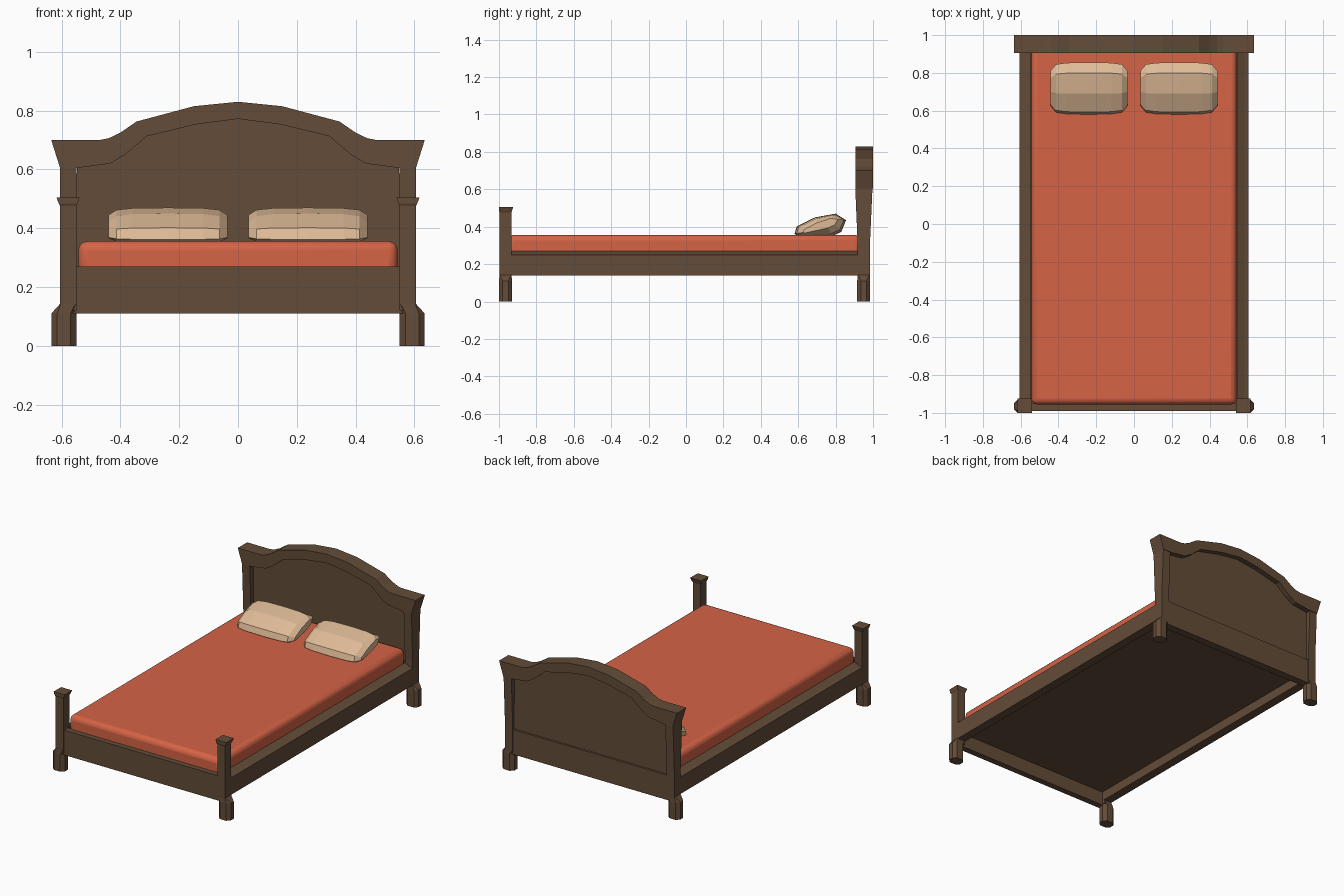
import bpy, bmesh

if "Cube" in bpy.data.objects:
    bpy.data.objects.remove(bpy.data.objects["Cube"])


def material(name, rgb):
    m = bpy.data.materials.new(name)
    m.diffuse_color = (*rgb, 1)
    m.use_nodes = True
    m.node_tree.nodes["Principled BSDF"].inputs["Base Color"].default_value = m.diffuse_color
    return m


WOOD = material("dark_wood", (0.125, 0.072, 0.040))
RED = material("red_bedding", (0.66, 0.125, 0.06))
CREAM = material("cream_fabric", (0.74, 0.50, 0.31))


def make(name, verts, faces, mat):
    bm = bmesh.new()
    vs = [bm.verts.new(v) for v in verts]
    for f in faces:
        bm.faces.new([vs[i] for i in f])
    bmesh.ops.recalc_face_normals(bm, faces=bm.faces)
    me = bpy.data.meshes.new(name)
    bm.to_mesh(me)
    bm.free()
    me.materials.append(mat)
    ob = bpy.data.objects.new(name, me)
    bpy.context.collection.objects.link(ob)
    return ob


def loft(name, rings, mat):
    """Skin a list of equal-sized rings and cap both ends."""
    n = len(rings[0])
    faces = [(r * n + i, r * n + (i + 1) % n, (r + 1) * n + (i + 1) % n, (r + 1) * n + i)
             for r in range(len(rings) - 1) for i in range(n)]
    faces += [tuple(range(n)), tuple(range((len(rings) - 1) * n, len(rings) * n))]
    return make(name, [v for ring in rings for v in ring], faces, mat)


def box(name, x0, x1, y0, y1, z0, z1, mat):
    return loft(name, [rect(x0, x1, y0, y1, z0), rect(x0, x1, y0, y1, z1)], mat)


def rect(x0, x1, y0, y1, z):
    return [(x0, y0, z), (x1, y0, z), (x1, y1, z), (x0, y1, z)]


def octagon(x0, x1, y0, y1, z, c):
    return [(x0 + c, y0, z), (x1 - c, y0, z), (x1, y0 + c, z), (x1, y1 - c, z),
            (x1 - c, y1, z), (x0 + c, y1, z), (x0, y1 - c, z), (x0, y0 + c, z)]


def extrude_y(name, outline, y0, y1, mat):
    return loft(name, [[(x, y, z) for x, z in outline] for y in (y0, y1)], mat)


def mirrored(half):
    """Mirror a left-to-centre curve across x = 0."""
    return half + [(-x, z) for x, z in reversed(half[:-1])]


# Headboard crest: arched band between outer and inner curves
outer = mirrored([(-0.605, 0.605), (-0.635, 0.70), (-0.47, 0.70), (-0.44, 0.706), (-0.40, 0.725),
                  (-0.345, 0.763), (-0.15, 0.815), (0, 0.83)])
inner = mirrored([(-0.548, 0.605), (-0.435, 0.62), (-0.385, 0.65), (-0.31, 0.713),
                  (-0.145, 0.753), (0, 0.772)])
extrude_y("headboard_crest", outer + inner[::-1], 0.905, 1.0, WOOD)

# Headboard recessed panel and bottom rail
panel = [(x, z + 0.01) for x, z in inner]
extrude_y("headboard_panel", [(-0.552, 0.24)] + panel + [(0.552, 0.24)], 0.942, 0.967, WOOD)
box("headboard_rail", -0.56, 0.56, 0.93, 0.98, 0.11, 0.27, WOOD)

# Footboard rail
box("footboard_rail", -0.56, 0.56, -0.99, -0.95, 0.11, 0.27, WOOD)

for s, side in ((-1, "left"), (1, "right")):
    def flip(rings):
        return [[(x * s, y, z) for x, y, z in ring] for ring in rings]

    # Headboard post, widening in depth towards the crest
    loft(f"headboard_post_{side}", flip([
        rect(0.55, 0.605, 0.918, 0.983, 0.12), rect(0.55, 0.605, 0.918, 0.983, 0.30),
        rect(0.55, 0.605, 0.905, 0.997, 0.606)]), WOOD)

    # Footboard post with flared cap
    loft(f"footboard_post_{side}", flip([
        rect(0.55, 0.605, -0.996, -0.934, 0.12), rect(0.55, 0.605, -0.996, -0.934, 0.475),
        rect(0.545, 0.610, -1.0, -0.930, 0.485), rect(0.539, 0.617, -1.0, -0.924, 0.505)]), WOOD)

    # Octagonal feet blending into the posts
    for end, y0, y1 in (("back", 0.915, 0.985), ("front", -1.0, -0.93)):
        loft(f"{end}_foot_{side}", flip([
            octagon(0.55, 0.635, y0, y1, 0, 0.02), octagon(0.55, 0.635, y0, y1, 0.11, 0.02),
            octagon(0.55, 0.606, y0 + 0.003, y1 - 0.003, 0.142, 0.003)]), WOOD)

    # Side rail with sloped upper lip
    section = [(0.605, 0.14), (0.605, 0.25), (0.585, 0.255), (0.548, 0.27), (0.548, 0.14)]
    loft(f"side_rail_{side}", flip([[(x, y, z) for x, z in section] for y in (-0.94, 0.925)]), WOOD)

    # Low-poly pillow, leaning back on the mattress
    profile = [(0.58, 0.362), (0.592, 0.402), (0.69, 0.45), (0.80, 0.47),
               (0.856, 0.435), (0.83, 0.372), (0.78, 0.35), (0.60, 0.35)]
    stations = [(-0.203, 0.68, 0.40), (-0.175, 0.92, 0.82), (-0.12, 0.98, 0.96), (0, 1, 1),
                (0.12, 0.98, 0.96), (0.175, 0.92, 0.82), (0.203, 0.68, 0.40)]

    def squeeze(y, z, ky, kz):
        axis = 0.408 + 0.25 * (y - 0.72)
        return 0.72 + (y - 0.72) * ky, axis + (z - axis) * kz

    loft(f"pillow_{side}", [[(s * 0.238 + dx, *squeeze(y, z, ky, kz)) for y, z in profile]
                            for dx, ky, kz in stations], CREAM)

# Bed base under the mattress
box("bed_base", -0.55, 0.55, -0.96, 0.94, 0.20, 0.24, WOOD)

# Mattress with rounded edges
mattress = box("mattress", -0.543, 0.543, -0.955, 0.935, 0.235, 0.356, RED)
bevel = mattress.modifiers.new("rounded_edges", "BEVEL")
bevel.width = 0.03
bevel.segments = 3
bpy.context.view_layer.objects.active = mattress
mattress.select_set(True)
bpy.ops.object.shade_smooth_by_angle(angle=0.7)
